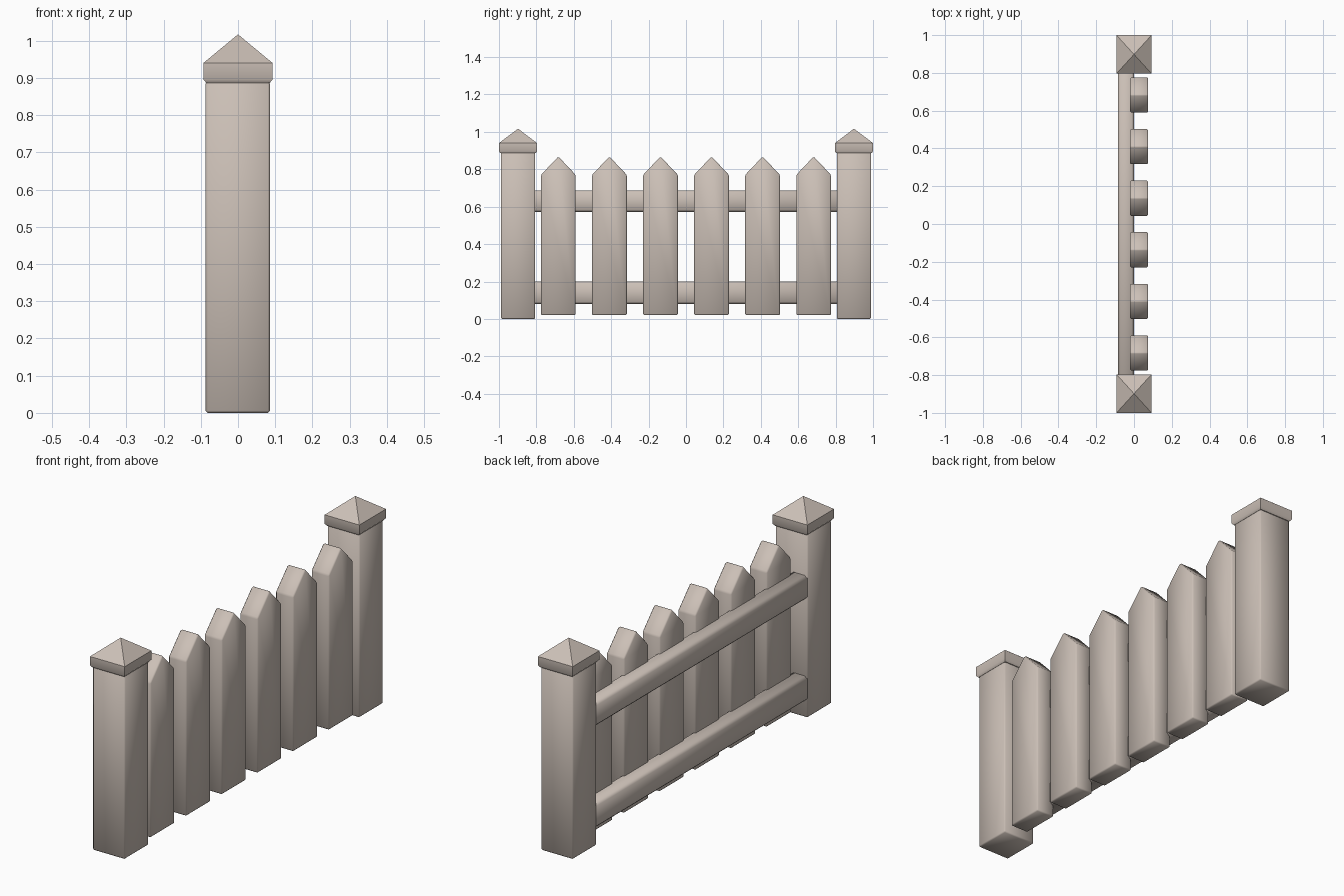
import bpy
import bmesh
import math

if "Cube" in bpy.data.objects:
    bpy.data.objects.remove(bpy.data.objects["Cube"], do_unlink=True)

# Single painted-wood colour
wood = bpy.data.materials.new("pale_wood")
wood.use_nodes = True
COLOUR = (0.60, 0.525, 0.47, 1)
wood.diffuse_color = COLOUR
wood.node_tree.nodes["Principled BSDF"].inputs["Base Color"].default_value = COLOUR


def prism(name, outline, x0, x1, bevel):
    """Extrude a (y, z) outline from x0 to x1 and soften its edges."""
    bm = bmesh.new()
    face = bm.faces.new([bm.verts.new((x0, y, z)) for y, z in outline])
    out = bmesh.ops.extrude_face_region(bm, geom=[face])
    verts = [v for v in out["geom"] if isinstance(v, bmesh.types.BMVert)]
    bmesh.ops.translate(bm, verts=verts, vec=(x1 - x0, 0, 0))
    return finish(name, bm, bevel)


def finish(name, bm, bevel):
    bmesh.ops.recalc_face_normals(bm, faces=bm.faces)
    if bevel:
        bmesh.ops.bevel(bm, geom=list(bm.edges), offset=bevel, segments=1,
                        affect='EDGES', profile=0.5)
    mesh = bpy.data.meshes.new(name)
    bm.to_mesh(mesh)
    bm.free()
    mesh.materials.append(wood)
    obj = bpy.data.objects.new(name, mesh)
    bpy.context.collection.objects.link(obj)
    bpy.ops.object.select_all(action='DESELECT')
    obj.select_set(True)
    bpy.context.view_layer.objects.active = obj
    bpy.ops.object.shade_smooth_by_angle(angle=math.radians(50))
    return obj


def box(name, x0, x1, y0, y1, z0, z1, bevel):
    return prism(name, [(y0, z0), (y1, z0), (y1, z1), (y0, z1)], x0, x1, bevel)


def cap(name, y):
    """Square collar, chamfered underneath, with a low pyramid roof."""
    bm = bmesh.new()
    rings = []
    for inset, z in ((0.008, 0.886), (0, 0.896), (0, 0.94)):
        hx, hy = 0.093 - inset, 0.102 - inset
        rings.append([bm.verts.new((sx * hx, y + sy * hy, z))
                      for sx, sy in ((-1, -1), (1, -1), (1, 1), (-1, 1))])
    tip = bm.verts.new((0, y, 1.017))
    bm.faces.new(rings[0])
    for i in range(4):
        j = (i + 1) % 4
        for low, high in zip(rings, rings[1:]):
            bm.faces.new((low[i], low[j], high[j], high[i]))
        bm.faces.new((rings[-1][i], rings[-1][j], tip))
    return finish(name, bm, 0)


# End posts and their caps
for side, label in ((-1, "front"), (1, "back")):
    y = side * 0.898
    box(label + "_post", -0.087, 0.086, y - 0.092, y + 0.092, 0, 0.89, 0.006)
    cap(label + "_post_cap", y)

# Horizontal rails behind the pickets
for label, z0, z1 in (("lower", 0.08, 0.2), ("upper", 0.572, 0.687)):
    box(label + "_rail", -0.084, 0, -0.83, 0.83, z0, z1, 0.012)

# Pointed pickets
half = 0.093
for i in range(6):
    y = (i - 2.5) * 0.273
    outline = [(y - half, 0.02), (y + half, 0.02), (y + half, 0.77),
               (y, 0.868), (y - half, 0.77)]
    prism(f"picket_{i + 1}", outline, -0.021, 0.075, 0.006)
